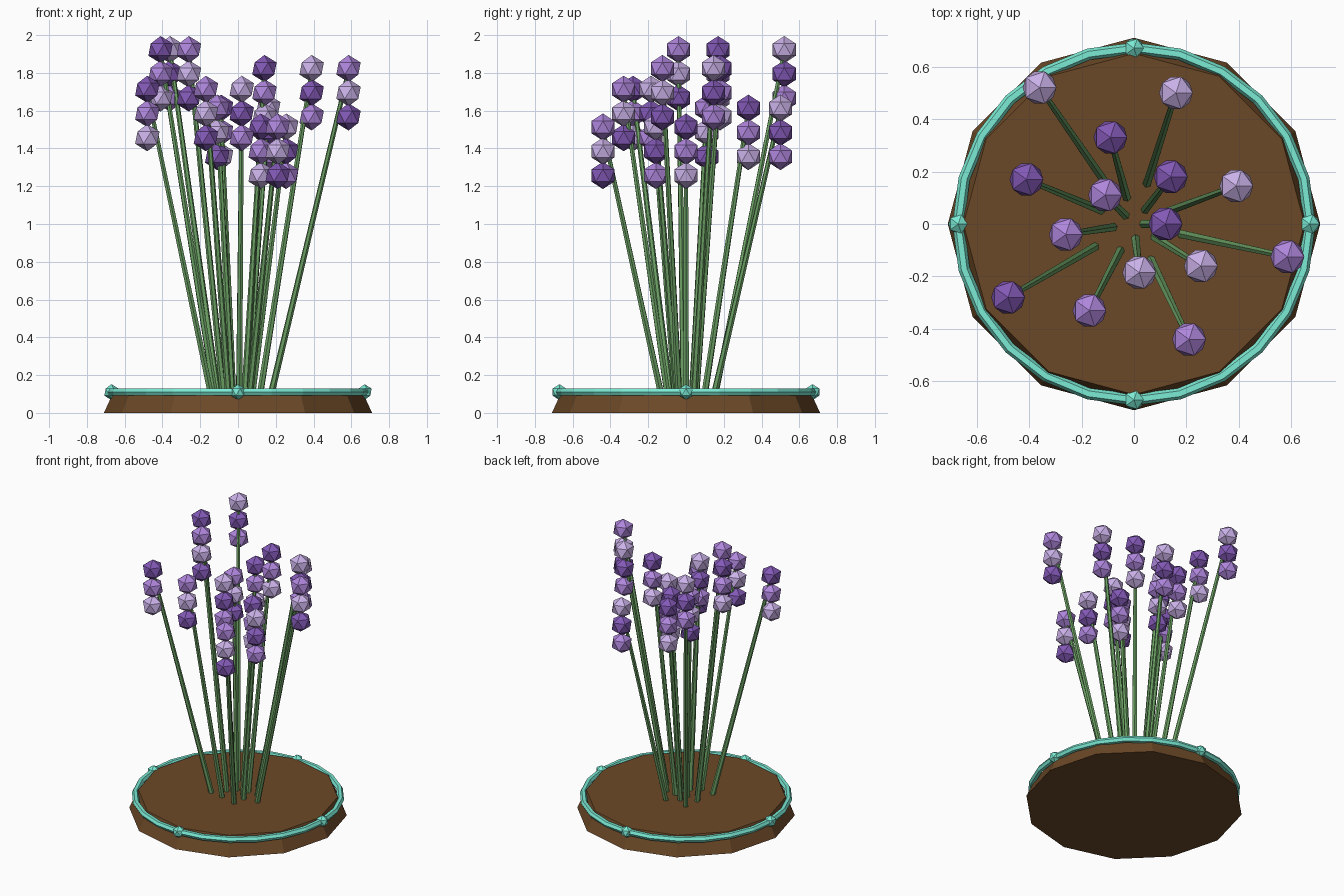
import bpy, math
from mathutils import Vector

if "Cube" in bpy.data.objects:
    bpy.data.objects.remove(bpy.data.objects["Cube"])


def material(name, rgb):
    # colours are written as screen values and converted to linear
    m = bpy.data.materials.new(name)
    m.diffuse_color = (*[c ** 2.2 for c in rgb], 1)
    m.use_nodes = True
    m.node_tree.nodes["Principled BSDF"].inputs["Base Color"].default_value = m.diffuse_color
    return m


BROWN = material("soil_brown", (0.42, 0.29, 0.17))
TEAL = material("rim_teal", (0.48, 0.92, 0.83))
GREEN = material("stem_green", (0.42, 0.62, 0.39))
PURPLES = [material("lilac_light", (0.79, 0.69, 0.91)),
           material("lilac_dark", (0.51, 0.35, 0.71)),
           material("lilac_mid", (0.68, 0.52, 0.86))]


def finish(name, mat):
    ob = bpy.context.object
    ob.name = name
    ob.data.materials.append(mat)
    return ob


def ball(name, loc, r, mat):
    bpy.ops.mesh.primitive_ico_sphere_add(subdivisions=1, radius=r, location=loc)
    return finish(name, mat)


def stem(name, a, b, r1, r2):
    a, b = Vector(a), Vector(b)
    d = b - a
    bpy.ops.mesh.primitive_cone_add(vertices=6, radius1=r1, radius2=r2,
                                    depth=d.length, location=(a + b) / 2)
    ob = finish(name, GREEN)
    ob.rotation_euler = d.to_track_quat('Z', 'Y').to_euler()


# Tapered twelve-sided base
bpy.ops.mesh.primitive_cone_add(vertices=12, radius1=0.71, radius2=0.65,
                                depth=0.13, location=(0, 0, 0.065))
finish("base", BROWN)

# Rim ring with four beads
bpy.ops.mesh.primitive_torus_add(major_segments=24, minor_segments=6,
                                 major_radius=0.67, minor_radius=0.022,
                                 location=(0, 0, 0.11))
finish("rim_ring", TEAL)
for i in range(4):
    a = i * math.pi / 2
    ball("rim_bead", (0.67 * math.cos(a), 0.67 * math.sin(a), 0.11), 0.042, TEAL)

# Flowers: x, y, top height, colour of top bud
FLOWERS = [
    (-0.36, 0.52, 1.99, 0), (0.16, 0.50, 1.68, 0), (-0.09, 0.33, 1.68, 1),
    (-0.41, 0.17, 1.99, 1), (0.14, 0.18, 1.89, 1), (0.39, 0.145, 1.89, 0),
    (-0.11, 0.11, 1.68, 2), (-0.26, -0.04, 1.99, 2), (0.12, 0.0, 1.58, 1),
    (0.585, -0.125, 1.89, 2), (0.255, -0.16, 1.58, 0), (0.02, -0.185, 1.78, 0),
    (-0.48, -0.28, 1.78, 1), (-0.17, -0.33, 1.78, 2), (0.21, -0.44, 1.58, 2),
]
for x, y, top, c in FLOWERS:
    stem("stem", (x * 0.3, y * 0.3, 0.1), (x, y, top - 0.08), 0.018, 0.012)
    for k in range(3):
        # darker and lighter shades cycle down each head
        shade = PURPLES[(c + k) % 3]
        ball("bud", (x, y, top + 0.005 - 0.072 - 0.128 * k), 0.072, shade)
